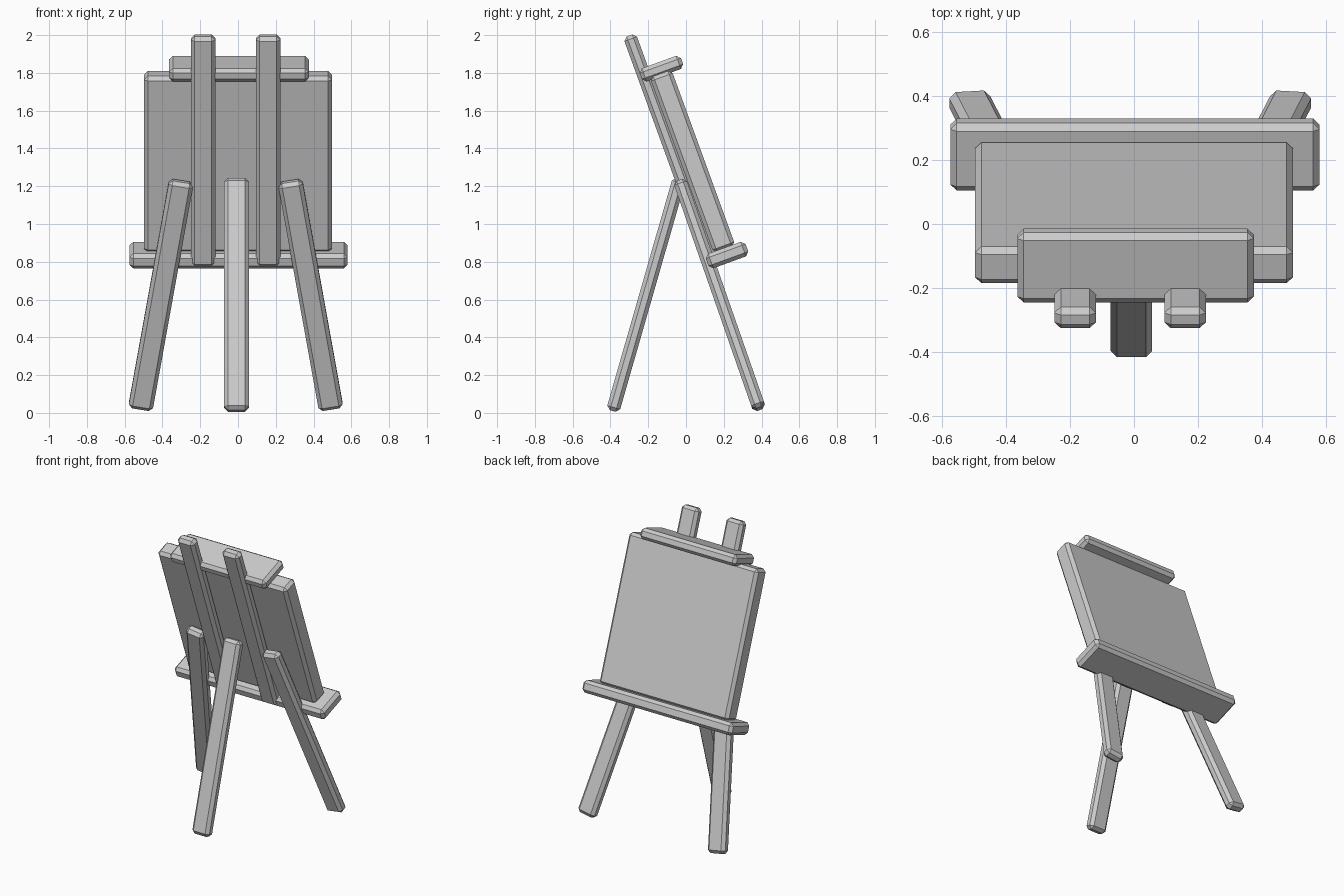
import bpy
import math
from mathutils import Matrix, Vector

cube = bpy.data.objects.get("Cube")
if cube:
    bpy.data.objects.remove(cube, do_unlink=True)

grey = bpy.data.materials.new("plain_grey")
grey.use_nodes = True
COLOUR = (0.6, 0.6, 0.6, 1)
grey.diffuse_color = COLOUR
grey.node_tree.nodes["Principled BSDF"].inputs["Base Color"].default_value = COLOUR

TILT = math.radians(20)
BEVEL = 0.02
MIRROR_X = -0.012   # centre line of the frame
X_AXIS = Vector((1, 0, 0))


def bar(name, start, end, width, depth, across=X_AXIS):
    """Chamfered box running from start to end; width lies along 'across'."""
    start, end = Vector(start), Vector(end)
    up = (end - start).normalized()
    back = up.cross(across).normalized()
    side = back.cross(up)
    rotation = Matrix((side, -back, up)).transposed()
    if rotation.determinant() < 0:
        rotation = Matrix((side, back, up)).transposed()
    bpy.ops.mesh.primitive_cube_add(size=1)
    ob = bpy.context.object
    ob.name = name
    ob.data.transform(Matrix.Diagonal((width, depth, (end - start).length, 1)))
    ob.matrix_world = Matrix.Translation((start + end) / 2) @ rotation.to_4x4()
    ob.data.materials.append(grey)
    chamfer = ob.modifiers.new("chamfer", "BEVEL")
    chamfer.width = BEVEL
    chamfer.segments = 1
    return ob


def on_frame(x, out, up):
    """Point in the leaning plane: 'out' towards the canvas side, 'up' the slope."""
    c, s = math.cos(TILT), math.sin(TILT)
    return (x, c * out - s * up, s * out + c * up)


def leaning(name, x, out, low, high, width, depth):
    return bar(name, on_frame(x, out, low), on_frame(x, out, high), width, depth)


# Canvas, the shelf below it and the clamp above it
leaning("canvas", 0, 0.488, 0.743, 1.734, 0.995, 0.122)
leaning("shelf", 0.003, 0.49, 0.67, 0.752, 1.155, 0.224)
leaning("top_clamp", 0.005, 0.501, 1.72, 1.794, 0.74, 0.233)

# Paired slats and splayed legs
for side, label in ((1, "left"), (-1, "right")):
    leaning(label + "_slat", MIRROR_X + side * 0.172, 0.402, 0.684, 1.98, 0.13, 0.071)
    foot = (MIRROR_X + side * 0.505, 0.388, 0.022)
    top = (MIRROR_X + side * 0.288, -0.032, 1.226)
    bar(label + "_leg", foot, top, 0.13, 0.071)

# Prop leg on the open side
bar("prop_leg", (-0.008, -0.388, 0.01), (-0.008, -0.035, 1.24), 0.13, 0.071)
